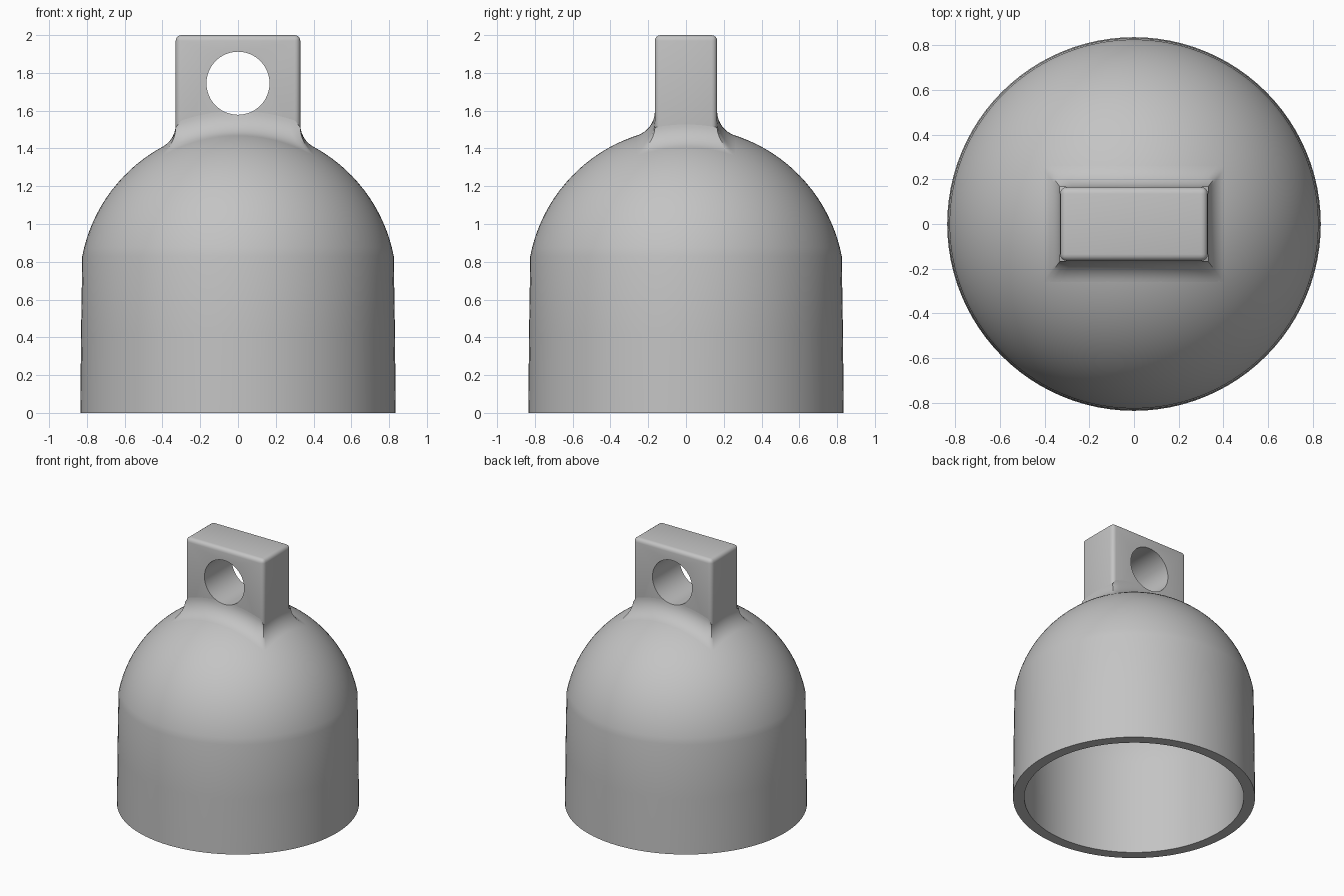
import bpy, bmesh, math

if "Cube" in bpy.data.objects:
    bpy.data.objects.remove(bpy.data.objects["Cube"])

R, C = 0.84, 0.67             # dome radius and centre height
A, B = 0.33, 0.165            # half width and half depth of the tab
F = 0.135                     # fillet radius
HOLE_R, HOLE_Z = 0.167, 1.745

grey = bpy.data.materials.new("grey")
grey.diffuse_color = (0.55, 0.55, 0.55, 1)
grey.use_nodes = True
grey.node_tree.nodes["Principled BSDF"].inputs["Base Color"].default_value = grey.diffuse_color


def finish(obj):
    obj.data.materials.clear()
    obj.data.materials.append(grey)
    bpy.ops.object.select_all(action='DESELECT')
    obj.select_set(True)
    bpy.context.view_layer.objects.active = obj
    for m in list(obj.modifiers):
        bpy.ops.object.modifier_apply(modifier=m.name)
    bpy.ops.object.shade_smooth_by_angle(angle=math.radians(32))


def loft(name, rings, caps=()):
    """Skin closed rings of points; caps are (ring index, tip point)."""
    bm = bmesh.new()
    vs = [[bm.verts.new(p) for p in ring] for ring in rings]
    n = len(vs[0])
    for a, b in zip(vs, vs[1:]):
        for i in range(n):
            bm.faces.new((a[i], a[(i + 1) % n], b[(i + 1) % n], b[i]))
    for k, tip in caps:
        t = bm.verts.new(tip)
        for i in range(n):
            bm.faces.new((vs[k][i], vs[k][(i + 1) % n], t))
    bmesh.ops.recalc_face_normals(bm, faces=bm.faces)
    me = bpy.data.meshes.new(name)
    bm.to_mesh(me)
    bm.free()
    obj = bpy.data.objects.new(name, me)
    bpy.context.collection.objects.link(obj)
    finish(obj)
    return obj


# Hollow domed cap: inner dome, inner wall, rim, outer wall, outer dome
def dome(radius, z0, steps=24):
    start = math.asin((z0 - C) / radius)
    angles = [start + (math.pi / 2 - start) * i / steps for i in range(steps)]
    return [(radius * math.cos(a), C + radius * math.sin(a)) for a in angles]


inner = dome(0.76, 0.70)
outer = dome(R, 0.83)
profile = inner[::-1] + [(0.757, 0), (0.835, 0), (0.831, 0.42)] + outer
N = 96
loft("domed_cap",
     [[(r * math.cos(2 * math.pi * i / N), r * math.sin(2 * math.pi * i / N), z)
       for i in range(N)] for r, z in profile],
     caps=((0, (0, 0, C + 0.76)), (-1, (0, 0, C + R))))

# Tab with rounded edges and a round hole through it
bpy.ops.mesh.primitive_cube_add(size=1, location=(0, 0, 1.69))
tab = bpy.context.object
tab.name = "tab"
tab.scale = (2 * A, 2 * B, 0.62)
bpy.ops.object.transform_apply(location=True, scale=True)
bpy.ops.mesh.primitive_cylinder_add(vertices=64, radius=HOLE_R, depth=1,
                                    location=(0, 0, HOLE_Z), rotation=(math.pi / 2, 0, 0))
cutter = bpy.context.object
cutter.name = "hole_cutter"
cutter.hide_render = True
bev = tab.modifiers.new("round", 'BEVEL')
bev.width, bev.segments = 0.03, 4
cut = tab.modifiers.new("hole", 'BOOLEAN')
cut.object, cut.operation, cut.solver = cutter, 'DIFFERENCE', 'EXACT'
finish(tab)
bpy.data.objects.remove(cutter)


# Mitred fillet between tab and dome
def fillet_height(along, out, half):
    if out < half - 1e-6:
        return 9
    ring = math.sqrt((R + F) ** 2 - (half + F) ** 2)
    rho = ring - math.sqrt(max(0, F * F - (half + F - out) ** 2))
    return C + math.sqrt(rho * rho - along * along)


def fillet_ring(s):
    k = R / (R + F)
    hx = A + s * ((A + F) * k - A)
    hy = B + s * ((B + F) * k - B)
    corners = [(hx, hy), (-hx, hy), (-hx, -hy), (hx, -hy)]
    pts = []
    for (x0, y0), (x1, y1) in zip(corners, corners[1:] + corners[:1]):
        for i in range(24):
            x, y = x0 + (x1 - x0) * i / 24, y0 + (y1 - y0) * i / 24
            z = min(fillet_height(y, abs(x), A), fillet_height(x, abs(y), B))
            if abs(x) < HOLE_R and abs(y) < A / 2 + 0.02:
                z = min(z, HOLE_Z - math.sqrt(HOLE_R ** 2 - x * x))
            pts.append((x, y, z))
    return pts


loft("fillet", [fillet_ring(1 - math.cos(math.pi / 2 * i / 12)) for i in range(13)])
